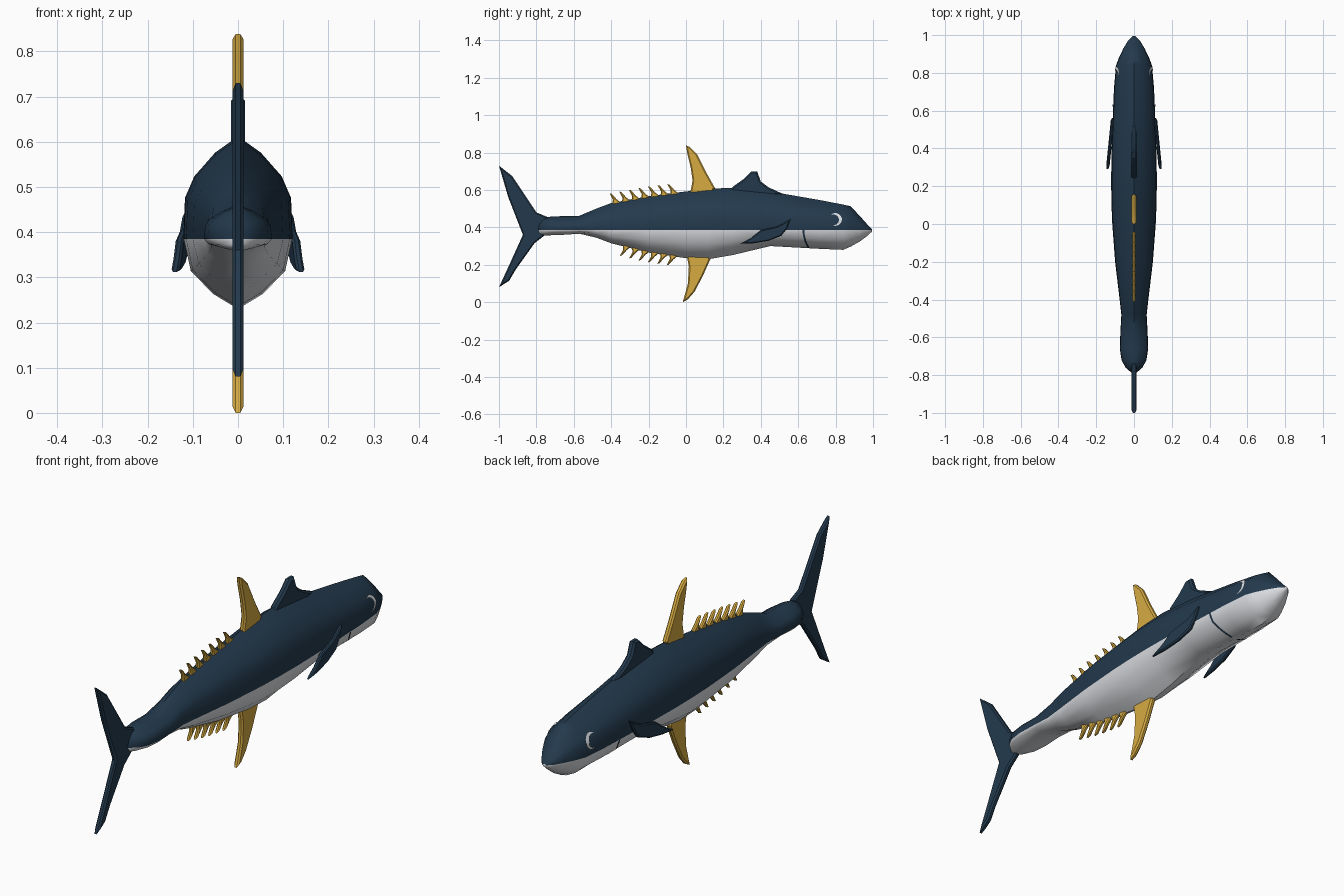
import bpy
import bmesh
from math import sin, cos, pi, radians
from mathutils import Vector
from mathutils.bvhtree import BVHTree

if "Cube" in bpy.data.objects:
    bpy.data.objects.remove(bpy.data.objects["Cube"])


def material(name, rgb):
    m = bpy.data.materials.new(name)
    m.use_nodes = True
    m.diffuse_color = (*rgb, 1)
    m.node_tree.nodes["Principled BSDF"].inputs["Base Color"].default_value = (*rgb, 1)
    return m


NAVY = material("navy", (0.017, 0.042, 0.075))
WHITE = material("pale_belly", (0.72, 0.74, 0.77))
GOLD = material("gold", (0.68, 0.41, 0.055))


def finish(bm, name, mats, angle=40):
    mesh = bpy.data.meshes.new(name)
    bm.to_mesh(mesh)
    ob = bpy.data.objects.new(name, mesh)
    bpy.context.collection.objects.link(ob)
    for m in mats:
        mesh.materials.append(m)
    bpy.ops.object.select_all(action='DESELECT')
    ob.select_set(True)
    bpy.context.view_layer.objects.active = ob
    bpy.ops.object.shade_smooth_by_angle(angle=radians(angle))
    return ob


# Body: rings of (y, half width, top, bottom), split at the colour line
LINE = 0.385
STATIONS = [
    (0.995, 0.008, 0.390, 0.378), (0.97, 0.032, 0.415, 0.355),
    (0.93, 0.056, 0.460, 0.325), (0.88, 0.080, 0.513, 0.297),
    (0.84, 0.095, 0.522, 0.280), (0.72, 0.106, 0.545, 0.285),
    (0.45, 0.117, 0.592, 0.300), (0.25, 0.121, 0.612, 0.252),
    (0.12, 0.120, 0.606, 0.230), (0.0, 0.115, 0.592, 0.235),
    (-0.2, 0.100, 0.567, 0.265), (-0.4, 0.076, 0.530, 0.315),
    (-0.48, 0.067, 0.500, 0.345), (-0.57, 0.072, 0.462, 0.366),
    (-0.66, 0.075, 0.460, 0.360), (-0.72, 0.066, 0.458, 0.358),
    (-0.76, 0.045, 0.450, 0.356), (-0.79, 0.010, 0.420, 0.362),
]
UPPER = [(0, 1), (0.42, 0.84), (0.80, 0.61), (0.97, 0.40), (1, 0)]
LOWER = [(0.87, -0.46), (0.45, -0.79), (0, -1)]
half = UPPER + LOWER
outline = half + [(-x, h) for x, h in reversed(half[1:-1])]

bm = bmesh.new()
rings = []
for y, w, top, bottom in STATIONS:
    rings.append([bm.verts.new((x * w, y, LINE + h * ((top - LINE) if h > 0 else (LINE - bottom))))
                  for x, h in outline])
n = len(outline)
for a, b in zip(rings, rings[1:]):
    for i in range(n):
        j = (i + 1) % n
        bm.faces.new((a[i], a[j], b[j], b[i]))
bm.faces.new(rings[0])
bm.faces.new(rings[-1])
bmesh.ops.recalc_face_normals(bm, faces=bm.faces)
for f in bm.faces:
    f.material_index = int(f.calc_center_median().z < LINE)
bmesh.ops.triangulate(bm, faces=bm.faces)
tree = BVHTree.FromBMesh(bm)
finish(bm, "body", [NAVY, WHITE], 50)
bm.free()


# Fin: outline in the (y, z) plane given thickness and softened edges
def fin(name, points, mat, thick=0.024, place=None):
    bm = bmesh.new()
    face = bm.faces.new([bm.verts.new((-thick / 2, y, z)) for y, z in points])
    out = bmesh.ops.extrude_face_region(bm, geom=[face])
    moved = [g for g in out["geom"] if isinstance(g, bmesh.types.BMVert)]
    bmesh.ops.translate(bm, vec=(thick, 0, 0), verts=moved)
    bmesh.ops.recalc_face_normals(bm, faces=bm.faces)
    rim = [e for e in bm.edges if abs(e.verts[0].co.x - e.verts[1].co.x) < 1e-5]
    bmesh.ops.bevel(bm, geom=rim, offset=thick * 0.28, segments=1, affect='EDGES')
    if place:
        for v in bm.verts:
            v.co = place(v.co)
    bmesh.ops.recalc_face_normals(bm, faces=bm.faces)
    ob = finish(bm, name, [mat])
    bm.free()
    return ob


fin("tail_fin", [(-1.0, 0.73), (-0.93, 0.675), (-0.80, 0.48), (-0.74, 0.455),
                 (-0.75, 0.362), (-0.81, 0.315), (-0.91, 0.175), (-0.945, 0.115),
                 (-1.0, 0.08), (-0.94, 0.21), (-0.872, 0.36), (-0.95, 0.56)], NAVY)
fin("front_back_fin", [(0.23, 0.59), (0.25, 0.617), (0.31, 0.66), (0.35, 0.70), (0.38, 0.70),
                       (0.40, 0.645), (0.44, 0.615), (0.52, 0.578), (0.40, 0.56)], NAVY, 0.03)
fin("tall_back_fin", [(0.0, 0.838), (0.02, 0.83), (0.06, 0.79), (0.11, 0.69), (0.155, 0.61),
                      (0.12, 0.57), (0.02, 0.57), (0.035, 0.65), (0.025, 0.72), (0.008, 0.79)], GOLD)
fin("tall_belly_fin", [(-0.018, 0.0), (0.01, 0.015), (0.045, 0.055), (0.09, 0.14), (0.13, 0.23),
                       (0.10, 0.27), (0.0, 0.27), (0.015, 0.19), (0.01, 0.10), (-0.005, 0.045)], GOLD)


# Finlets: hooked teeth following the back and belly
def edge_height(y, column):
    for a, b in zip(STATIONS, STATIONS[1:]):
        if b[0] <= y <= a[0]:
            return b[column] + (a[column] - b[column]) * (y - b[0]) / (a[0] - b[0])


HOOK = [(-0.034, 0.048), (-0.022, 0.045), (0.004, 0.016), (0.024, 0.0),
        (0.02, -0.02), (-0.02, -0.02), (-0.016, 0.014)]
for side, column, start, step in ((1, 2, -0.375, 0.0515), (-1, 3, -0.32, 0.0500)):
    label = "back" if side > 0 else "belly"
    for i in range(7 if side > 0 else 6):
        y = start + i * step
        z = edge_height(y, column)
        fin(f"{label}_finlet_{i + 1}", [(y + dy, z + side * dz) for dy, dz in HOOK], GOLD, 0.018)


# Details repeated on both sides
def plate(name, side, pairs, mat):
    """Thin strip of quads laid on the body surface."""
    bm = bmesh.new()

    def stick(y, z):
        hit = tree.ray_cast(Vector((side, y, z)), Vector((-side, 0, 0)))
        return bm.verts.new(hit[0] + hit[1] * 0.004)

    rows = [(stick(*a), stick(*b)) for a, b in pairs]
    for a, b in zip(rows, rows[1:]):
        f = bm.faces.new((a[0], a[1], b[1], b[0]))
        f.normal_update()
        if f.normal.x * side < 0:
            f.normal_flip()
    finish(bm, name, [mat])
    bm.free()


PECTORAL = [(0.56, 0.445), (0.49, 0.405), (0.40, 0.385), (0.35, 0.345), (0.29, 0.312),
            (0.36, 0.315), (0.44, 0.328), (0.51, 0.355), (0.54, 0.395)]
for side, label in ((1, "left"), (-1, "right")):
    # Pectoral fin leans outward toward its trailing tip
    fin(f"{label}_pectoral_fin", PECTORAL, NAVY, 0.018,
        lambda c: Vector((side * (0.113 + c.x + 0.10 * (0.56 - c.y)), c.y, c.z)))

    # Eye crescent, open toward the tail
    crescent = []
    for i in range(15):
        t = radians(-105 + i * 230 / 14)
        depth = 0.002 + 0.014 * sin(pi * i / 14)
        crescent.append(((0.797 + 0.036 * cos(t), 0.441 + 0.033 * sin(t)),
                         (0.797 + (0.036 - depth) * cos(t), 0.441 + (0.033 - depth) * sin(t))))
    plate(f"{label}_eye", side, crescent, WHITE)

    # Gill slit
    gill = []
    for i in range(8):
        t = i / 7
        y = 0.628 + 0.028 * t * t
        gill.append(((y - 0.005, 0.386 - 0.092 * t), (y + 0.005, 0.386 - 0.092 * t)))
    plate(f"{label}_gill_slit", side, gill, NAVY)
